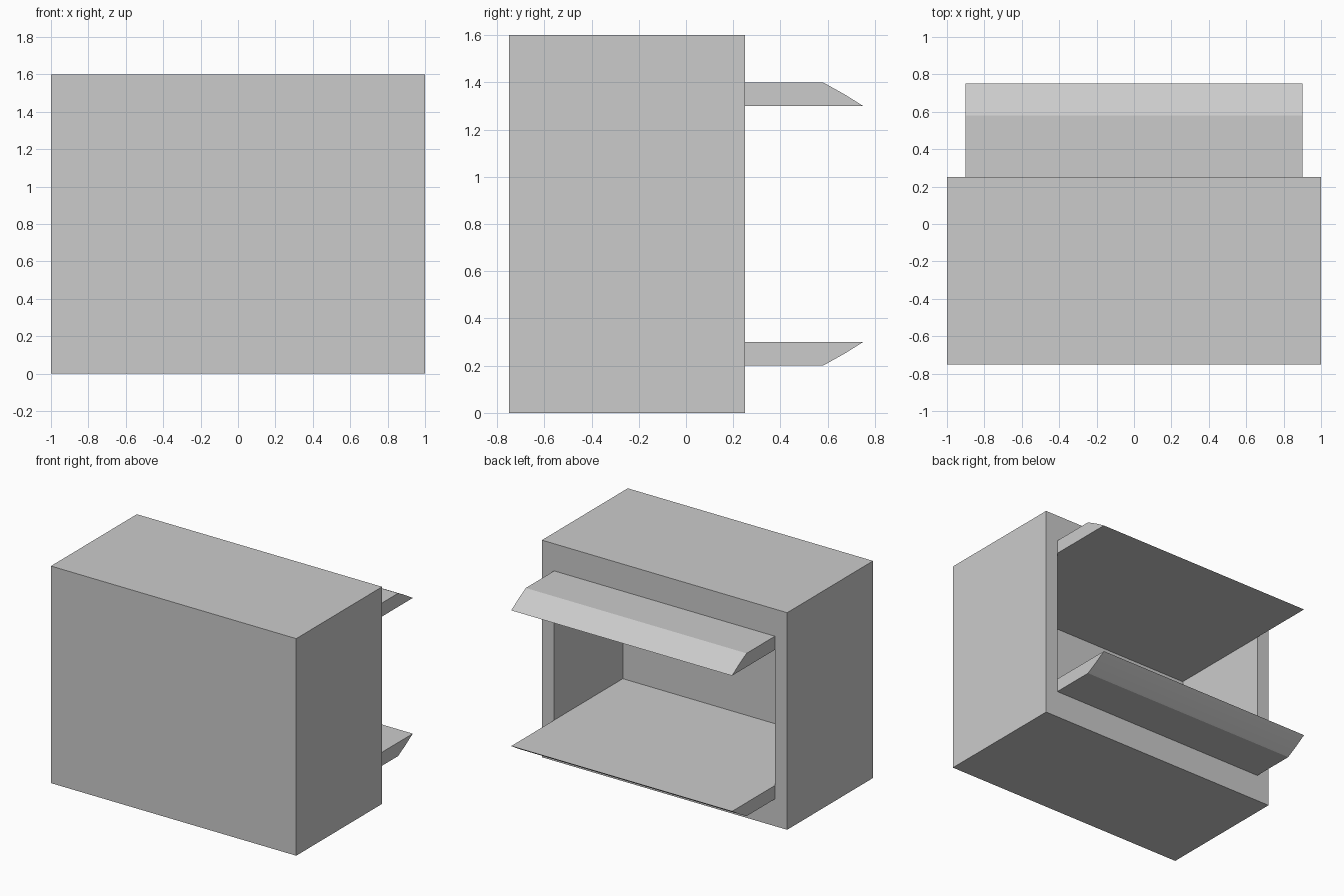
import bpy
import bmesh
import math
from mathutils import Vector

if "Cube" in bpy.data.objects:
    bpy.data.objects.remove(bpy.data.objects["Cube"], do_unlink=True)

GREY = (0.6, 0.6, 0.6, 1.0)
HALF_OPENING = 0.9
BACK = 0.25
SHELL_CENTRE = Vector((0, -0.25, 0.8))

material = bpy.data.materials.new("plain grey")
material.use_nodes = True
material.diffuse_color = GREY
material.node_tree.nodes["Principled BSDF"].inputs["Base Color"].default_value = GREY


def add_object(name, bm):
    bmesh.ops.recalc_face_normals(bm, faces=bm.faces)
    mesh = bpy.data.meshes.new(name)
    bm.to_mesh(mesh)
    bm.free()
    mesh.materials.append(material)
    obj = bpy.data.objects.new(name, mesh)
    bpy.context.collection.objects.link(obj)
    return obj


# Hollow housing: a box whose back face is inset and pushed inwards
bm = bmesh.new()
bmesh.ops.create_cube(bm, size=1)
bmesh.ops.scale(bm, vec=(2, 1, 1.6), verts=bm.verts)
bmesh.ops.translate(bm, vec=SHELL_CENTRE, verts=bm.verts)
back = max(bm.faces, key=lambda f: f.calc_center_median().y)
bmesh.ops.inset_individual(bm, faces=[back], thickness=0.1)
for v in back.verts:
    v.co.x = math.copysign(HALF_OPENING, v.co.x)
    v.co.z = 1.3 if v.co.z > SHELL_CENTRE.z else 0.3
pushed = bmesh.ops.extrude_discrete_faces(bm, faces=[back])["faces"][0]
for v in pushed.verts:
    v.co.y = -0.55
add_object("housing", bm)


# Lips: one tapered profile, mirrored in height about the housing's middle
def add_lip(name, up):
    profile = [(BACK, 0.5), (0.75, 0.5), (0.67, 0.55), (0.58, 0.6), (BACK, 0.6)]
    bm = bmesh.new()
    verts = [bm.verts.new((-HALF_OPENING, y, SHELL_CENTRE.z + up * h)) for y, h in profile]
    face = bm.faces.new(verts)
    result = bmesh.ops.extrude_face_region(bm, geom=[face])["geom"]
    ends = [g for g in result if isinstance(g, bmesh.types.BMVert)]
    bmesh.ops.translate(bm, vec=(2 * HALF_OPENING, 0, 0), verts=ends)
    lip = add_object(name, bm)
    bpy.ops.object.select_all(action="DESELECT")
    lip.select_set(True)
    bpy.context.view_layer.objects.active = lip
    bpy.ops.object.shade_smooth_by_angle(angle=math.radians(15))


add_lip("upper_lip", 1)
add_lip("lower_lip", -1)
